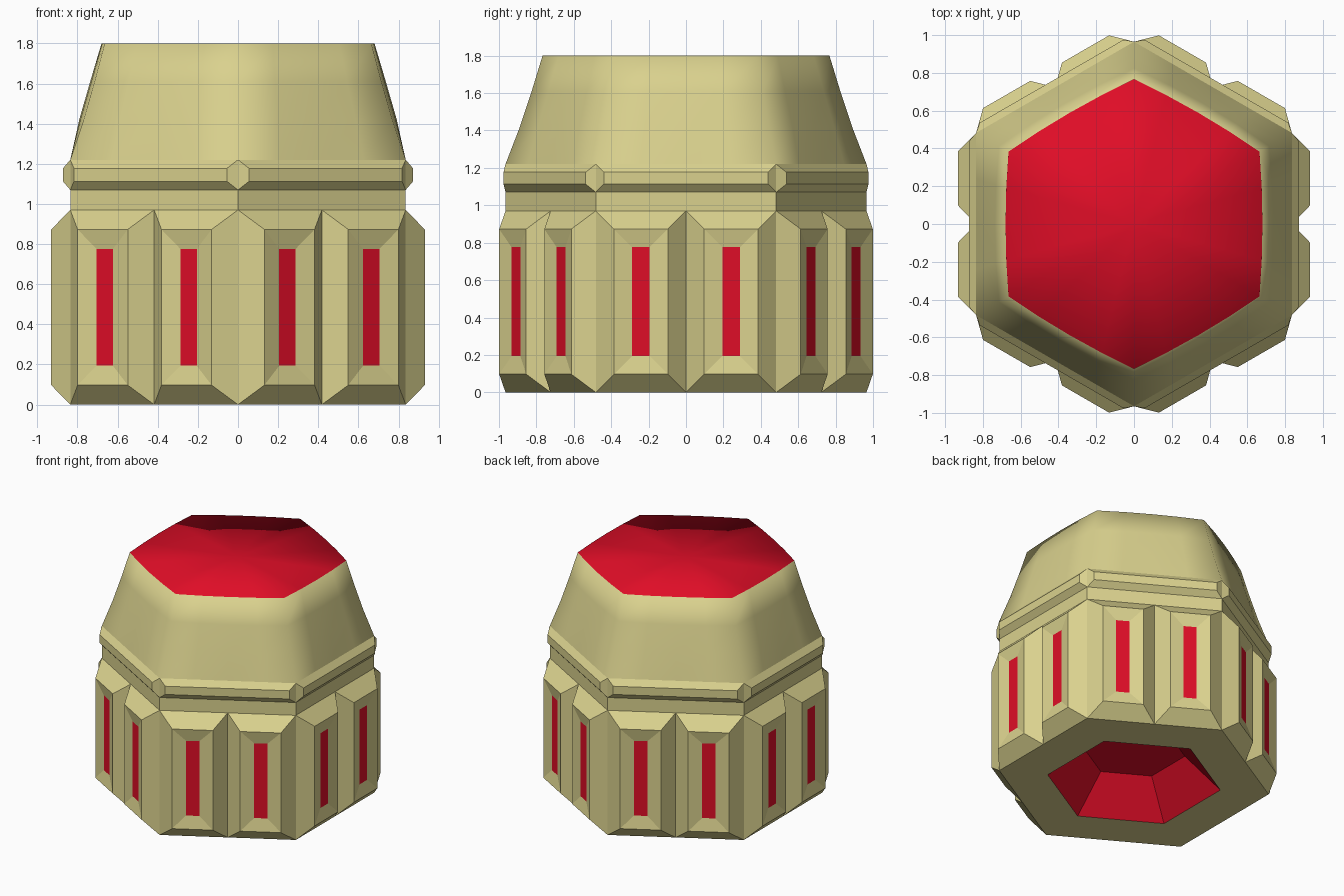
import bpy, bmesh, math
from mathutils import Vector

cube = bpy.data.objects.get("Cube")
if cube:
    bpy.data.objects.remove(cube, do_unlink=True)


def material(name, rgb):
    m = bpy.data.materials.new(name)
    m.use_nodes = True
    m.diffuse_color = (*rgb, 1)
    m.node_tree.nodes["Principled BSDF"].inputs["Base Color"].default_value = (*rgb, 1)
    return m


BEIGE = material("pale_khaki", (0.70, 0.64, 0.27))
RED = material("signal_red", (0.74, 0.004, 0.02))
RADIUS = 0.965


def hex_ring(bm, radius, z, steps=1, bulge=0.0):
    """Six-sided ring; each side has `steps` segments and may bow outwards."""
    corners = [Vector((math.cos(a), math.sin(a), 0)) * radius
               for a in (math.radians(30 + 60 * k) for k in range(6))]
    ring = []
    for k, a in enumerate(corners):
        b = corners[(k + 1) % 6]
        out = (a + b).normalized()
        for s in range(steps):
            t = s / steps
            p = a.lerp(b, t) + out * bulge * 4 * t * (1 - t)
            ring.append(bm.verts.new((p.x, p.y, z)))
    return ring


def bridge(bm, low, high):
    n = len(low)
    return [bm.faces.new((low[i], low[(i + 1) % n], high[(i + 1) % n], high[i]))
            for i in range(n)]


def inset(bm, faces, thickness, depth):
    bm.normal_update()
    return bmesh.ops.inset_individual(bm, faces=faces, thickness=thickness,
                                      depth=depth, use_even_offset=True)["faces"]


def finish(bm, name, smooth=False):
    bm.normal_update()
    for f in bm.faces:
        f.smooth = smooth
    mesh = bpy.data.meshes.new(name)
    bm.to_mesh(mesh)
    bm.free()
    mesh.materials.append(BEIGE)
    mesh.materials.append(RED)
    obj = bpy.data.objects.new(name, mesh)
    bpy.context.collection.objects.link(obj)
    return obj


# Base: two raised panels per side, each with a sunken red slot
bm = bmesh.new()
low = hex_ring(bm, RADIUS, 0, 2)
high = hex_ring(bm, RADIUS, 0.97, 2)
panels = bridge(bm, low, high)
bottom = bm.faces.new(low[::-1])
inset(bm, panels, 0.097, 0.095)
inset(bm, panels, 0.097, -0.02)
for f in panels:
    f.material_index = 1

# Red tapered recess in the underside
inset(bm, [bottom], 0.30, 0)
for f in inset(bm, [bottom], 0.22, -0.25) + [bottom]:
    f.material_index = 1
finish(bm, "base")

# Neck band and the bevelled collar above it
bm = bmesh.new()
bridge(bm, hex_ring(bm, RADIUS, 0.97), hex_ring(bm, RADIUS, 1.07))
finish(bm, "neck")

bm = bmesh.new()
collar = bridge(bm, hex_ring(bm, RADIUS, 1.07), hex_ring(bm, RADIUS, 1.22))
inset(bm, collar, 0.043, 0.037)
finish(bm, "collar")

# Tapered smooth crown with a red flat top
bm = bmesh.new()
levels = [(RADIUS, 1.22, 0), (0.888, 1.42, 0.022), (0.825, 1.61, 0.022), (0.767, 1.8, 0.016)]
rings = [hex_ring(bm, r, z, 4, b) for r, z, b in levels]
for a, b in zip(rings, rings[1:]):
    bridge(bm, a, b)
centre = bm.verts.new((0, 0, 1.8))
rim = rings[-1]
for a, b in zip(rim, rim[1:] + rim[:1]):
    bm.faces.new((a, b, centre)).material_index = 1
finish(bm, "crown", smooth=True)
